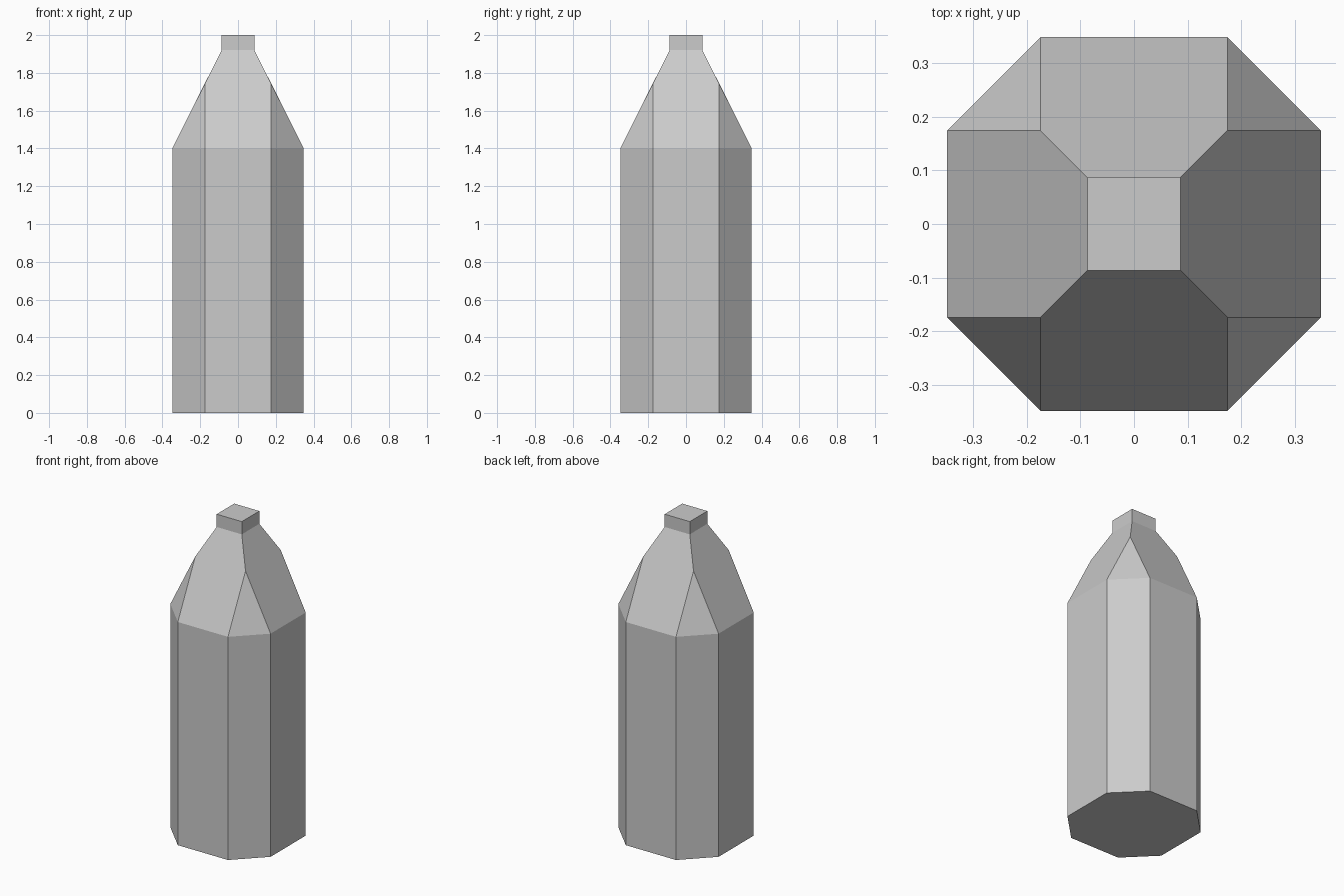
import bpy, bmesh

if "Cube" in bpy.data.objects:
    bpy.data.objects.remove(bpy.data.objects["Cube"])

R = 0.348      # half width of the body
C = R / 2      # half width of each flat side
N = R / 4      # half width of the neck
Z_SHOULDER, Z_CREASE, Z_NECK, Z_TOP = 1.4, 1.746, 1.92, 2.0

bm = bmesh.new()


def ring(points, z):
    return [bm.verts.new((x, y, z)) for x, y in points]


def square(h):
    return [(-h, -h), (h, -h), (h, h), (-h, h)]


def walls(low, high):
    n = len(low)
    for i in range(n):
        j = (i + 1) % n
        bm.faces.new((low[i], low[j], high[j], high[i]))


# Eight-sided body with a closed base
octagon = [(-C, -R), (C, -R), (R, -C), (R, C), (C, R), (-C, R), (-R, C), (-R, -C)]
base = ring(octagon, 0)
shoulder = ring(octagon, Z_SHOULDER)
bm.faces.new(base[::-1])
walls(base, shoulder)

# Shoulder: four sloping six-sided panels and four corner triangles
crease = ring(square(C), Z_CREASE)
neck = ring(square(N), Z_NECK)
for i in range(4):
    j = (i + 1) % 4
    a, b, c = shoulder[2 * i], shoulder[2 * i + 1], shoulder[(2 * i + 2) % 8]
    bm.faces.new((a, b, crease[j], neck[j], neck[i], crease[i]))
    bm.faces.new((b, c, crease[j]))

# Square neck with a flat top
top = ring(square(N), Z_TOP)
walls(neck, top)
bm.faces.new(top)

bmesh.ops.recalc_face_normals(bm, faces=bm.faces)
mesh = bpy.data.meshes.new("bottle")
bm.to_mesh(mesh)
bm.free()
bottle = bpy.data.objects.new("bottle", mesh)
bpy.context.collection.objects.link(bottle)
